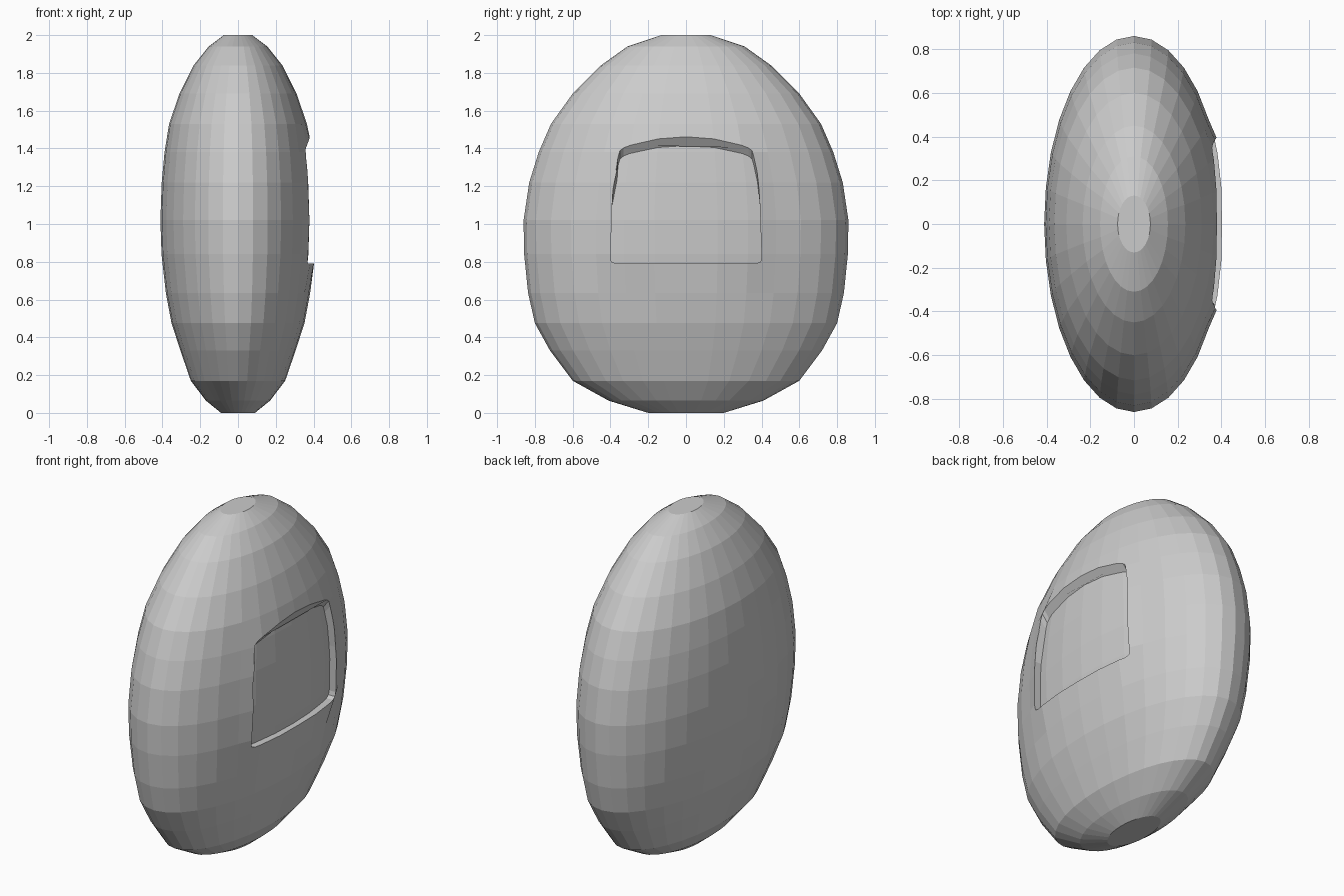
import bpy, bmesh, math

if "Cube" in bpy.data.objects:
    bpy.data.objects.remove(bpy.data.objects["Cube"])

# z, half width x, half width y of each ring
RINGS = [(0, .09, .20), (.065, .17, .41), (.17, .25, .60), (.33, .305, .72),
         (.475, .352, .80), (.635, .382, .836), (.84, .405, .857), (1.02, .411, .86),
         (1.22, .404, .83), (1.38, .389, .78), (1.53, .365, .715), (1.69, .31, .60),
         (1.84, .235, .45), (1.94, .155, .31), (2.0, .075, .13)]
SEG = 32


def loft(name, loops):
    """Skin a stack of closed loops and cap both ends."""
    bm = bmesh.new()
    vs = [[bm.verts.new(p) for p in loop] for loop in loops]
    n = len(vs[0])
    for a, b in zip(vs, vs[1:]):
        for i in range(n):
            j = (i + 1) % n
            bm.faces.new((a[i], a[j], b[j], b[i]))
    bm.faces.new(vs[0][::-1])
    bm.faces.new(vs[-1])
    bmesh.ops.recalc_face_normals(bm, faces=bm.faces)
    me = bpy.data.meshes.new(name)
    bm.to_mesh(me)
    bm.free()
    ob = bpy.data.objects.new(name, me)
    bpy.context.collection.objects.link(ob)
    return ob


def egg(name, sx=1):
    return loft(name, [[(sx * rx * math.cos(2 * math.pi * i / SEG),
                         ry * math.sin(2 * math.pi * i / SEG), z)
                        for i in range(SEG)] for z, rx, ry in RINGS])


def subtract(ob, cutter):
    m = ob.modifiers.new("cut", 'BOOLEAN')
    m.operation = 'DIFFERENCE'
    m.solver = 'EXACT'
    m.object = cutter
    bpy.context.view_layer.objects.active = ob
    bpy.ops.object.modifier_apply(modifier=m.name)
    bpy.data.objects.remove(cutter)


def window_loop(x):
    top = 1.40 + (x - .345) * 2
    half = [(.37, .79), (.395, .80), (.40, .825), (.391, 1.1),
            (.36, top - .05), (.35, top - .01), (.33, top)]
    return [(x, y, z) for y, z in half] + [(x, -y, z) for y, z in half[::-1]]


# flattened egg-shaped shell with a recessed window on the right side
body = egg("shell")
window = loft("window_cutter", [window_loop(.3), window_loop(.5)])
subtract(window, egg("recess_floor", .92))
subtract(body, window)


def shell_x(y, z):
    for (z0, a0, b0), (z1, a1, b1) in zip(RINGS, RINGS[1:]):
        if z0 <= z <= z1:
            t = (z - z0) / (z1 - z0)
            a, b = a0 + t * (a1 - a0), b0 + t * (b1 - b0)
            return a * math.sqrt(max(0, 1 - (y / b) ** 2))
    return 0


# raise a slight lip around the opening
for v in body.data.vertices:
    x, y, z = v.co
    if x > .3 and abs(y) < .405 and .785 < z < 1.485 and x > shell_x(y, z) - .015:
        v.co.x += .003 + .012 * abs(y) / .4

for p in body.data.polygons:
    p.use_smooth = False
